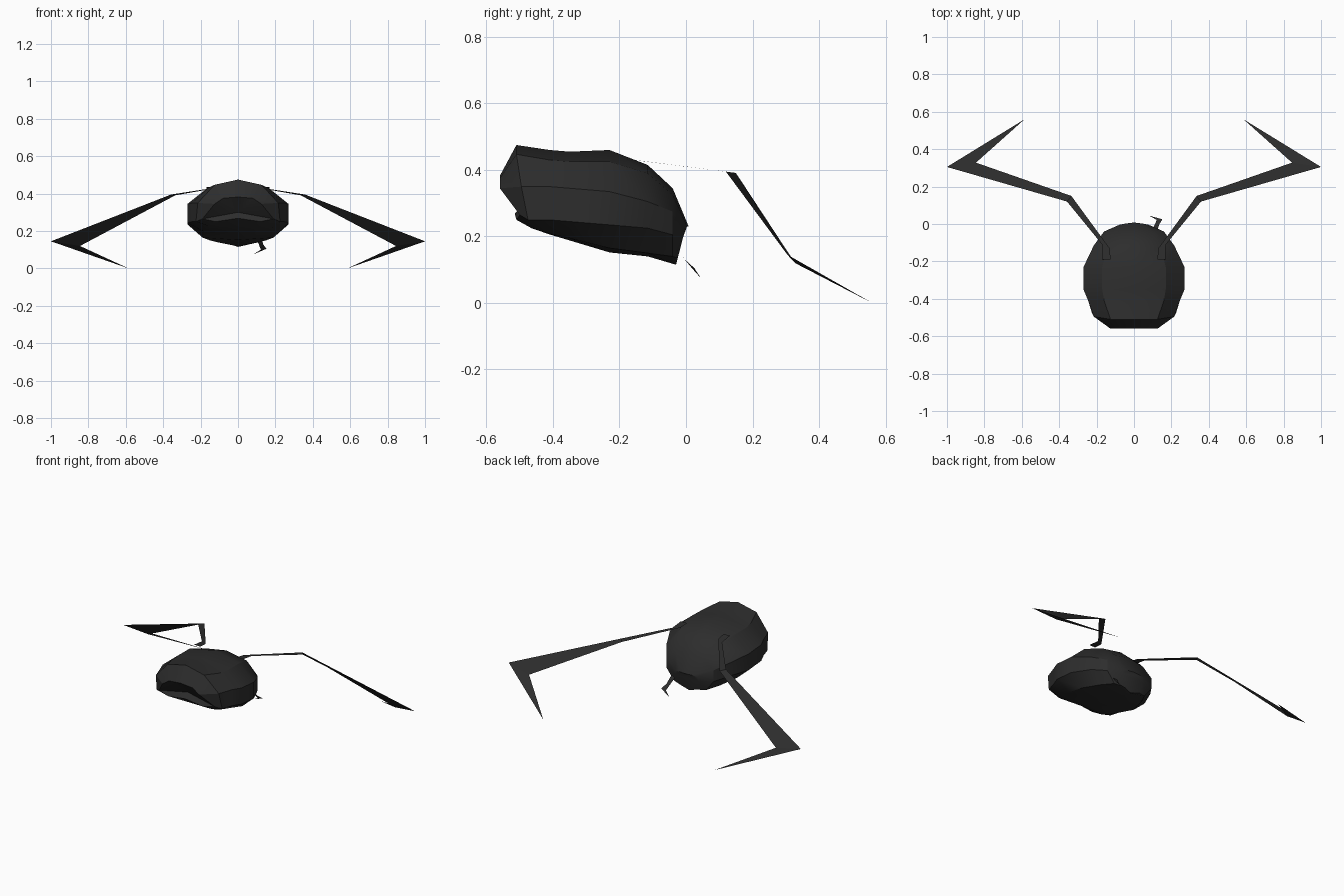
import bpy, bmesh, math

cube = bpy.data.objects.get("Cube")
if cube:
    bpy.data.objects.remove(cube, do_unlink=True)

charcoal = bpy.data.materials.new("charcoal")
charcoal.use_nodes = True
COLOUR = (0.026, 0.026, 0.026, 1)
charcoal.diffuse_color = COLOUR
bsdf = next(n for n in charcoal.node_tree.nodes if n.type == 'BSDF_PRINCIPLED')
bsdf.inputs["Base Color"].default_value = COLOUR
bsdf.inputs["Roughness"].default_value = 0.9


def make_object(name, bm):
    mesh = bpy.data.meshes.new(name)
    bm.to_mesh(mesh)
    bm.free()
    mesh.materials.append(charcoal)
    obj = bpy.data.objects.new(name, mesh)
    bpy.context.collection.objects.link(obj)
    return obj


def half_ring(y, top, shoulder, side, z_ridge, z_rim, belly, bottom):
    """Right half of a cross-section, from the back ridge to the belly line."""
    return [(0, y, top), (*[shoulder[0], y], shoulder[1]), (side, y, z_ridge),
            (side, y, z_rim), (belly[0], y, belly[1]), (0, y, bottom)]


def full_ring(half):
    return half + [(-x, y, z) for x, y, z in reversed(half[1:-1])]


# Body: mirrored cross-sections from front to back
halves = [
    [(0, -.56, .382), (.08, -.56, .375), (.125, -.56, .345),
     (.19, -.5, .265), (.12, -.51, .25), (0, -.515, .268)],
    [(0, -.51, .475), (.125, -.51, .447), (.215, -.495, .35),
     (.225, -.475, .25), (.15, -.465, .225), (0, -.465, .225)],
    half_ring(-.41, .46, (.16, .43), .245, .35, .25, (.17, .208), .206),
    half_ring(-.35, .455, (.17, .425), .27, .345, .245, (.18, .195), .188),
    half_ring(-.23, .46, (.17, .425), .27, .335, .235, (.19, .165), .152),
    half_ring(-.115, .415, (.14, .39), .215, .305, .225, (.15, .15), .14),
    half_ring(-.04, .345, (.1, .325), .16, .275, .205, (.11, .14), .118),
    [(0, .008, .23), (.04, .003, .23), (.075, -.003, .225),
     (.08, -.008, .2), (.06, -.025, .135), (0, -.03, .115)],
]
bm = bmesh.new()
rings = [[bm.verts.new(p) for p in full_ring(h)] for h in halves]
count = len(rings[0])
for a, b in zip(rings, rings[1:]):
    for i in range(count):
        j = (i + 1) % count
        bm.faces.new((a[i], a[j], b[j], b[i]))
# Sunken mouth at the front, closed tail at the back
mouth = bm.verts.new((0, -.49, .3))
for i in range(count):
    bm.faces.new((rings[0][i], mouth, rings[0][(i + 1) % count]))
bm.faces.new(rings[-1])
bmesh.ops.recalc_face_normals(bm, faces=bm.faces)
body = make_object("body", bm)
bpy.context.view_layer.objects.active = body
body.select_set(True)
bpy.ops.object.shade_smooth_by_angle(angle=math.radians(28))


def flat_limb(name, pairs, tip, sign=1):
    """Paper-thin strip through pairs of edge points, ending in a point."""
    bm = bmesh.new()
    rows = [[bm.verts.new((sign * x, y, z)) for x, y, z in p] for p in pairs]
    for a, b in zip(rows, rows[1:]):
        bm.faces.new((a[0], a[1], b[1], b[0]))
    end = bm.verts.new((sign * tip[0], *tip[1:]))
    bm.faces.new((rows[-1][0], rows[-1][1], end))
    if sign < 0:
        bmesh.ops.reverse_faces(bm, faces=bm.faces)
    return make_object(name, bm)


# Long bent legs
leg = [[(.125, -.19, .434), (.168, -.19, .434)],
       [(.13, -.13, .427), (.17, -.11, .424)],
       [(.335, .15, .391), (.358, .12, .395)],
       [(.845, .328, .12), (1, .305, .145)]]
flat_limb("left_leg", leg, (.585, .56, 0))
flat_limb("right_leg", leg, (.585, .56, 0), -1)

# Small hooked feeler under the tail, on one side only
flat_limb("tail_hook", [[(.095, -.035, .17), (.125, -.035, .17)],
                        [(.11, -.005, .132), (.135, -.002, .128)],
                        [(.122, .022, .1), (.152, .025, .105)]],
          (.08, .045, .074))
